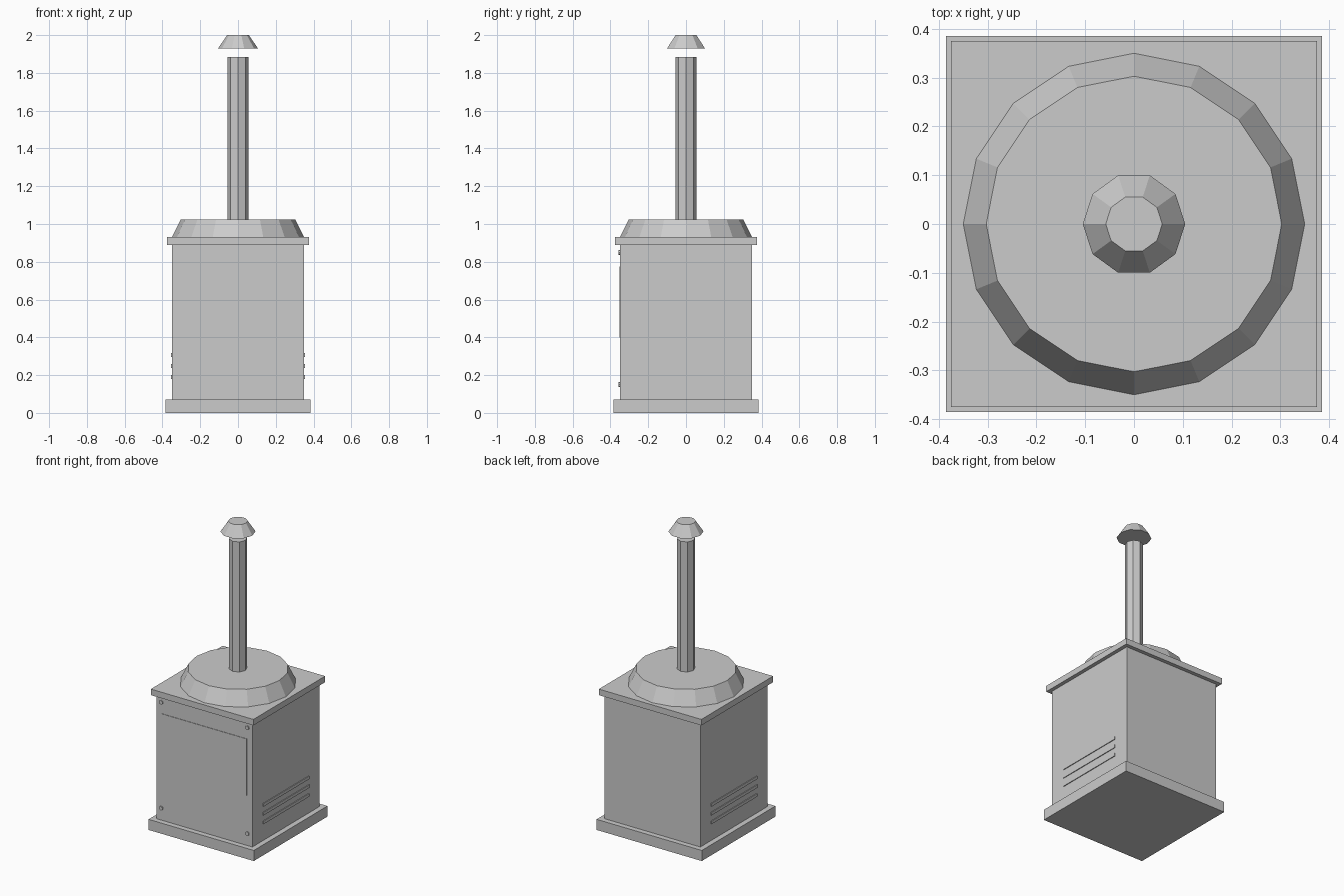
import bpy, bmesh, math
from mathutils import Matrix

if "Cube" in bpy.data.objects:
    bpy.data.objects.remove(bpy.data.objects["Cube"])

grey = bpy.data.materials.new("plain_grey")
grey.diffuse_color = (0.6, 0.6, 0.6, 1)
grey.use_nodes = True
grey.node_tree.nodes["Principled BSDF"].inputs["Base Color"].default_value = grey.diffuse_color


def finish(name, bm):
    mesh = bpy.data.meshes.new(name)
    bm.to_mesh(mesh)
    bm.free()
    mesh.materials.append(grey)
    ob = bpy.data.objects.new(name, mesh)
    bpy.context.collection.objects.link(ob)
    return ob


def box(name, x0, x1, y0, y1, z0, z1):
    bm = bmesh.new()
    m = Matrix.Translation(((x0 + x1) / 2, (y0 + y1) / 2, (z0 + z1) / 2))
    m = m @ Matrix.Diagonal((x1 - x0, y1 - y0, z1 - z0, 1))
    bmesh.ops.create_cube(bm, size=1, matrix=m)
    return finish(name, bm)


def cone(name, sides, r0, r1, z0, z1):
    # frustum with a corner on the +x axis
    bm = bmesh.new()
    rings = []
    for r, z in ((r0, z0), (r1, z1)):
        rings.append([bm.verts.new((r * math.cos(math.tau * i / sides),
                                    r * math.sin(math.tau * i / sides), z))
                      for i in range(sides)])
    low, high = rings
    for i in range(sides):
        j = (i + 1) % sides
        bm.faces.new((low[i], low[j], high[j], high[i]))
    bm.faces.new(low[::-1])
    bm.faces.new(high)
    return finish(name, bm)


# Cabinet
box("base_plate", -0.385, 0.385, -0.385, 0.385, 0, 0.07)
box("cabinet_body", -0.35, 0.35, -0.35, 0.35, 0.07, 0.89)
box("top_plate", -0.375, 0.375, -0.375, 0.375, 0.89, 0.93)

# Chimney with floating rain cap
cone("round_hood", 16, 0.35, 0.303, 0.93, 1.025)
cone("chimney_pipe", 8, 0.055, 0.055, 1.025, 1.885)
cone("rain_cap", 10, 0.105, 0.058, 1.93, 2.0)

# Thin front panel
box("front_panel", -0.31, 0.31, -0.353, -0.349, 0.40, 0.775)

# Vent slats on both sides
for side, word in ((1, "right"), (-1, "left")):
    for k in range(3):
        z = 0.19 + 0.058 * k
        xs = sorted((side * 0.345, side * 0.355))
        box(f"{word}_vent_{k + 1}", xs[0], xs[1], -0.24, 0.24, z - 0.01, z + 0.01)

# Front corner bolts
for x in (-0.315, 0.315):
    for z in (0.15, 0.85):
        bolt = cone("front_bolt", 8, 0.013, 0.013, 0, 0.012)
        bolt.data.transform(Matrix.Translation((x, -0.345, z)) @ Matrix.Rotation(math.pi / 2, 4, 'X'))
